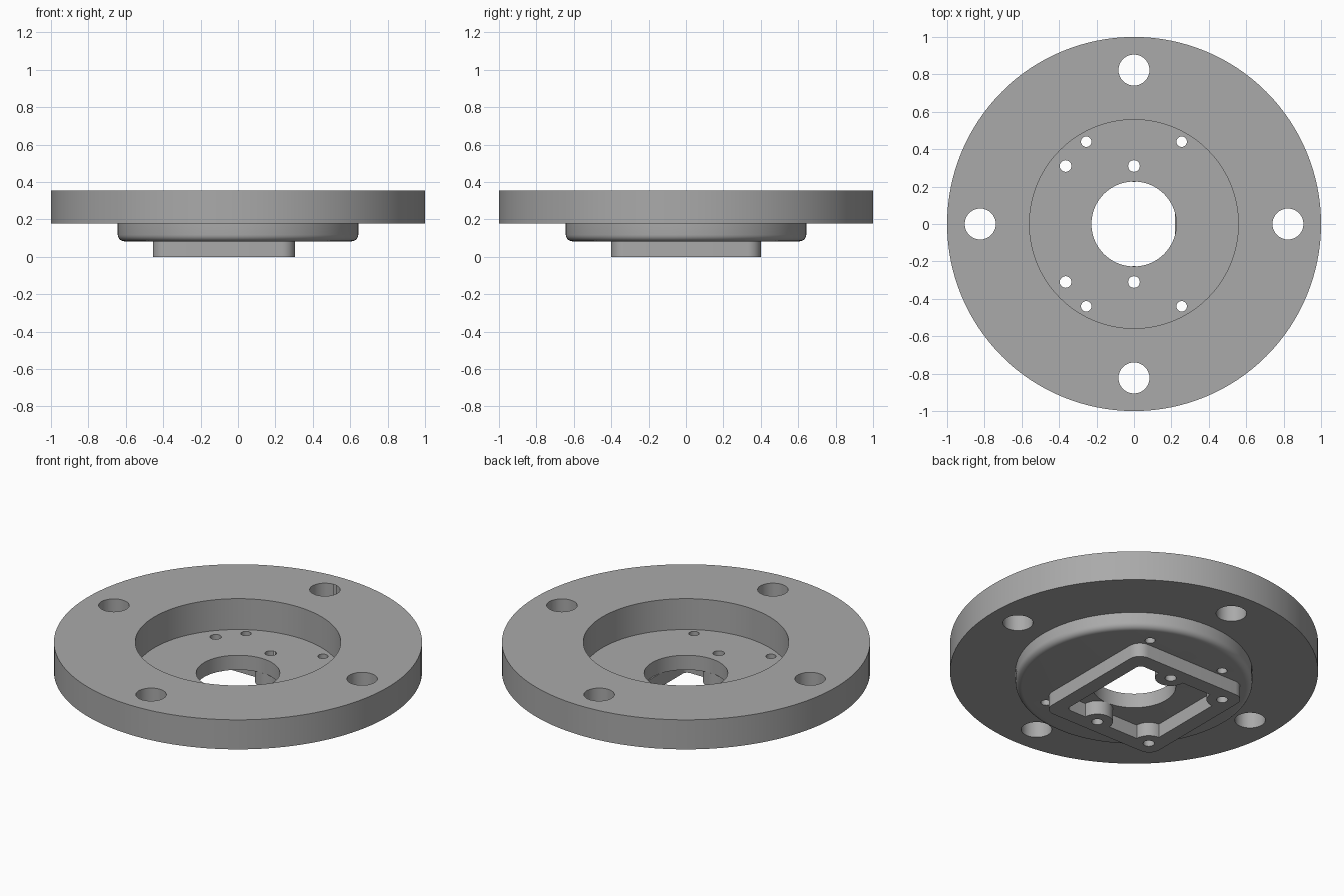
import bpy, bmesh, math
from math import cos, sin, pi

cube = bpy.data.objects.get("Cube")
if cube:
    bpy.data.objects.remove(cube, do_unlink=True)

grey = bpy.data.materials.new("machined_grey")
grey.use_nodes = True
colour = (0.40, 0.40, 0.40, 1)
grey.diffuse_color = colour
grey.node_tree.nodes["Principled BSDF"].inputs["Base Color"].default_value = colour


def finish(name, bm):
    bmesh.ops.recalc_face_normals(bm, faces=bm.faces)
    mesh = bpy.data.meshes.new(name)
    bm.to_mesh(mesh)
    bm.free()
    mesh.materials.append(grey)
    ob = bpy.data.objects.new(name, mesh)
    bpy.context.collection.objects.link(ob)
    return ob


def lathe(name, profile, steps=128):
    bm = bmesh.new()
    rings = [[bm.verts.new((r * cos(2 * pi * i / steps), r * sin(2 * pi * i / steps), z))
              for r, z in profile] for i in range(steps)]
    n = len(profile)
    for i in range(steps):
        a, b = rings[i], rings[(i + 1) % steps]
        for j in range(n):
            k = (j + 1) % n
            bm.faces.new((a[j], b[j], b[k], a[k]))
    return finish(name, bm)


def prism(name, outline, z0, z1):
    bm = bmesh.new()
    face = bm.faces.new([bm.verts.new((x, y, z0)) for x, y in outline])
    top = bmesh.ops.extrude_face_region(bm, geom=[face])["geom"]
    bmesh.ops.translate(bm, vec=(0, 0, z1 - z0),
                        verts=[v for v in top if isinstance(v, bmesh.types.BMVert)])
    return finish(name, bm)


def circle(x, y, r, n=32):
    return [(x + r * cos(2 * pi * i / n), y + r * sin(2 * pi * i / n)) for i in range(n)]


def rounded_rect(x0, x1, y0, y1, r, n=8):
    corners = [(x1 - r, y1 - r), (x0 + r, y1 - r), (x0 + r, y0 + r), (x1 - r, y0 + r)]
    return [(cx + r * cos(pi / 2 * (q + i / n)), cy + r * sin(pi / 2 * (q + i / n)))
            for q, (cx, cy) in enumerate(corners) for i in range(n + 1)]


def cut(target, cutter):
    mod = target.modifiers.new("cut", 'BOOLEAN')
    mod.operation, mod.solver, mod.object = 'DIFFERENCE', 'EXACT', cutter
    bpy.context.view_layer.objects.active = target
    bpy.ops.object.modifier_apply(modifier=mod.name)
    bpy.data.objects.remove(cutter, do_unlink=True)


def drill(target, x, y, r):
    cut(target, prism("drill", circle(x, y, r), -0.1, 0.5))


# Flange and recessed hub, with a rounded lower hub edge
BORE, HUB, FILLET, HUB_Z = 0.227, 0.643, 0.035, 0.083
edge = [(HUB - FILLET + FILLET * sin(a), HUB_Z + FILLET - FILLET * cos(a))
        for a in (pi / 2 * i / 6 for i in range(7))]
body = lathe("flange_and_hub", [(BORE, HUB_Z)] + edge + [
    (HUB, 0.178), (1, 0.178), (1, 0.355), (0.558, 0.355), (0.558, 0.17), (BORE, 0.17)])

# Mounting frame under the hub, its pocket shaped around four screw bosses
frame = prism("mounting_frame", rounded_rect(-0.455, 0.305, -0.4, 0.4, 0.07), 0, HUB_Z)
screws = [(x, y) for x in (-0.365, 0) for y in (-0.31, 0.31)]
pocket = prism("pocket", rounded_rect(-0.365, 0.218, -0.31, 0.31, 0.03), -0.1, 0.2)
for x, y in screws:
    cut(pocket, prism("boss", circle(x, y, 0.085), -0.2, 0.3))
cut(frame, pocket)

# Screw holes and flange bolt holes
for x, y in screws:
    drill(body, x, y, 0.031)
    drill(frame, x, y, 0.031)
for x in (-0.255, 0.255):
    for y in (-0.44, 0.44):
        drill(body, x, y, 0.028)
        drill(frame, x, y, 0.028)
for i in range(4):
    drill(body, 0.823 * cos(i * pi / 2), 0.823 * sin(i * pi / 2), 0.083)

# Smooth round walls, crisp rims
for ob in (body, frame):
    bpy.ops.object.select_all(action='DESELECT')
    ob.select_set(True)
    bpy.context.view_layer.objects.active = ob
    bpy.ops.object.shade_smooth_by_angle(angle=math.radians(30))
